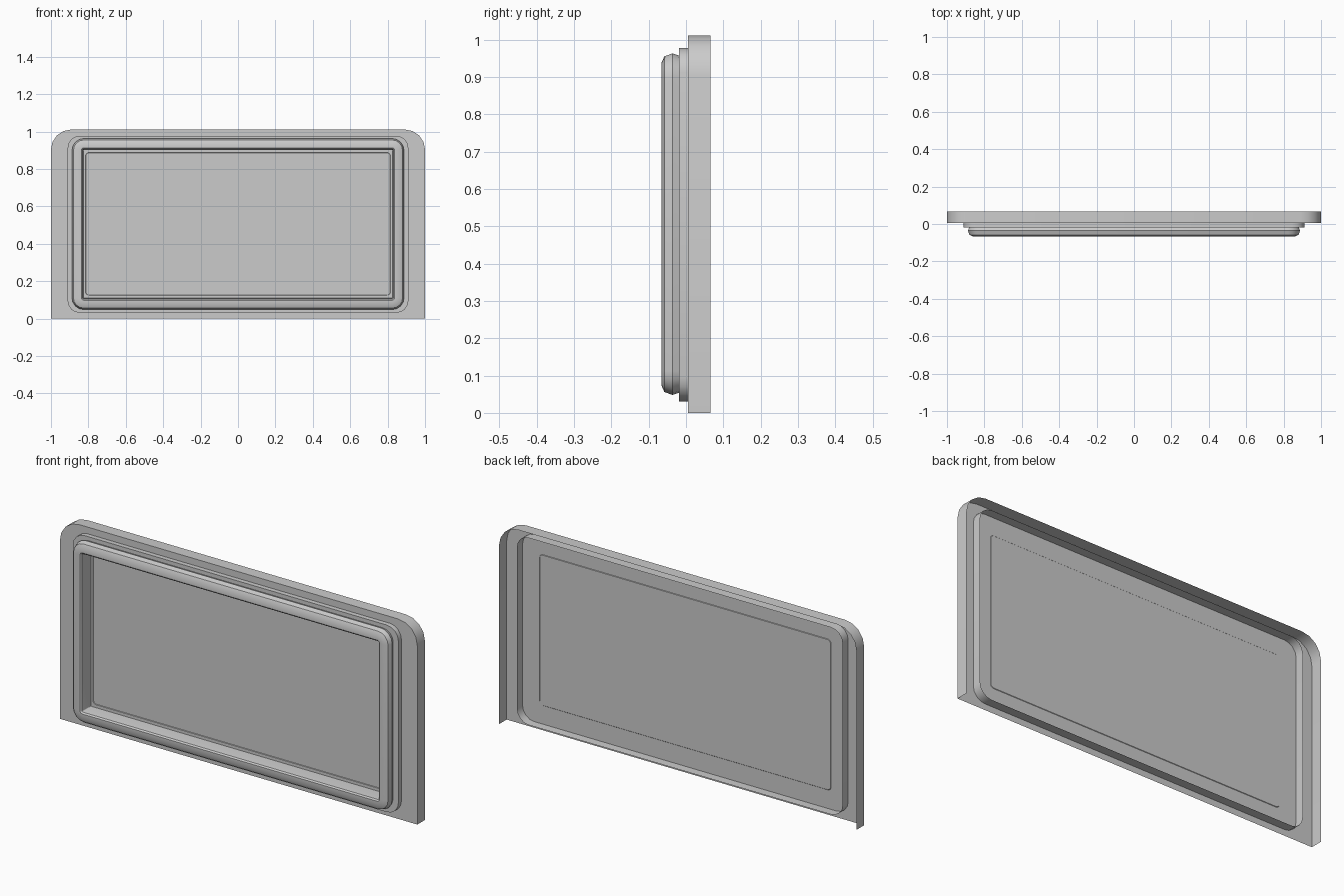
import bpy, bmesh, math

if "Cube" in bpy.data.objects:
    bpy.data.objects.remove(bpy.data.objects["Cube"])

SEG = 4  # segments per rounded corner


def ring(x, z0, z1, y, r_top, r_bot):
    """Rounded rectangle in the xz plane, anticlockwise seen from the front."""
    pts = []
    corners = [(-1, z0, 1, r_bot, 180), (1, z0, 1, r_bot, 270),
               (1, z1, -1, r_top, 0), (-1, z1, -1, r_top, 90)]
    for sx, z, sz, r, start in corners:
        for i in range(SEG + 1):
            a = math.radians(start + 90 * i / SEG)
            pts.append((sx * (x - r) + r * math.cos(a), y, z + sz * r + r * math.sin(a)))
    return pts


def loft(name, rings, cap=False, open_bottom=False):
    """Skin a list of rings, optionally filling the last one."""
    bm = bmesh.new()
    loops = [[bm.verts.new(p) for p in r] for r in rings]
    n = len(loops[0])
    for k in range(len(loops) - 1):
        a, b = loops[k], loops[k + 1]
        for i in range(n):
            j = (i + 1) % n
            if open_bottom and k == 0 and i == SEG:
                continue
            bm.faces.new((a[i], a[j], b[j], b[i]))
    if cap:
        bm.faces.new(loops[-1])
    bmesh.ops.remove_doubles(bm, verts=bm.verts, dist=1e-5)
    me = bpy.data.meshes.new(name)
    bm.to_mesh(me)
    bm.free()
    ob = bpy.data.objects.new(name, me)
    bpy.context.collection.objects.link(ob)
    bpy.ops.object.select_all(action='DESELECT')
    ob.select_set(True)
    bpy.context.view_layer.objects.active = ob
    bpy.ops.object.shade_smooth_by_angle(angle=math.radians(30))
    return ob


# Open-backed backing shell: rim, front face and slightly stepped inner panel
loft("backing_shell", [
    ring(1.0, 0, 1.011, 0.066, 0.107, 0),
    ring(1.0, 0, 1.011, 0.005, 0.107, 0),
    ring(0.815, 0.125, 0.888, 0.005, 0.018, 0.018),
    ring(0.813, 0.127, 0.886, 0.007, 0.016, 0.016),
], cap=True, open_bottom=True)

# Stepped surround, whose wall passes through the plate and shows behind it
loft("stepped_surround", [
    ring(0.911, 0.031, 0.977, 0.050, 0.065, 0.065),
    ring(0.911, 0.031, 0.977, -0.019, 0.065, 0.065),
    ring(0.880, 0.056, 0.955, -0.019, 0.058, 0.058),
])

# Moulded frame: (inset from outer edge, y, corner radius)
profile = [(0.006, -0.019, 0.058), (0.0, -0.036, 0.064), (0.008, -0.058, 0.056),
           (0.026, -0.066, 0.038), (0.050, -0.066, 0.014), (0.057, -0.060, 0.006),
           (0.060, -0.036, 0.004), (0.062, 0.005, 0.003)]
loft("moulded_frame", [ring(0.888 - d, 0.048 + d, 0.963 - d, y, r, r) for d, y, r in profile])
